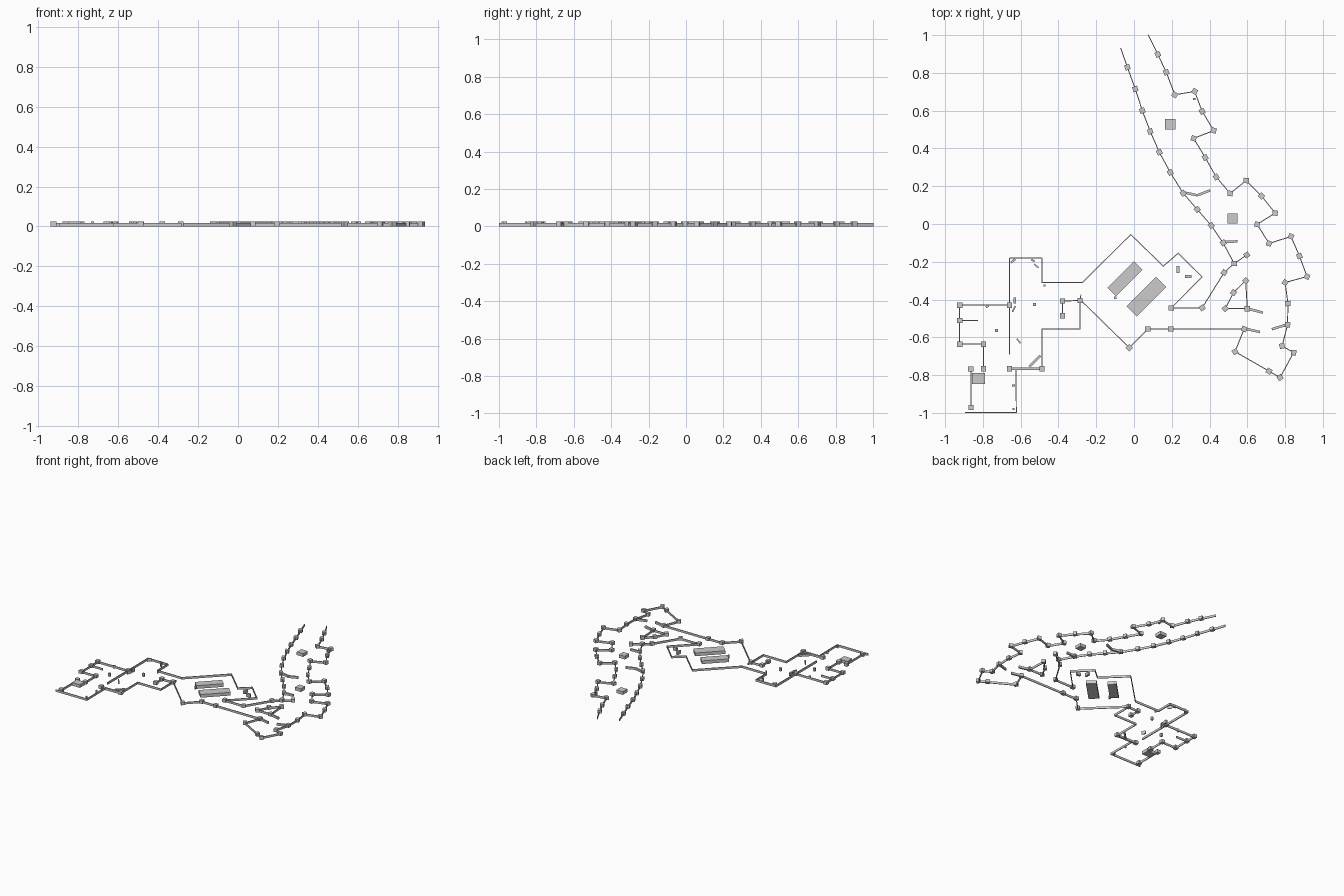
import bpy, bmesh
from math import radians, atan2, pi
from mathutils import Matrix, Vector

WALL_H, POST_H, WALL_T, POST = 0.017, 0.025, 0.005, 0.028


def add_box(bm, x, y, sx, sy, h, rot=0.0):
    m = (Matrix.Translation((x, y, h / 2)) @ Matrix.Rotation(rot, 4, 'Z')
         @ Matrix.Diagonal((sx, sy, h, 1)))
    bmesh.ops.create_cube(bm, size=1, matrix=m)


def finish(bm, name):
    me = bpy.data.meshes.new(name)
    bm.to_mesh(me)
    bm.free()
    ob = bpy.data.objects.new(name, me)
    bpy.context.collection.objects.link(ob)


def walls(name, pts, t=WALL_T, h=WALL_H):
    bm = bmesh.new()
    for a, b in zip(pts, pts[1:]):
        a, b = Vector(a), Vector(b)
        d, c = b - a, (a + b) / 2
        add_box(bm, c.x, c.y, d.length + (t if t == WALL_T else 0), t, h, atan2(d.y, d.x))
    finish(bm, name)


def posts(name, pts, path=None):
    """Square posts; each follows the direction of the wall path if given."""
    bm = bmesh.new()
    for p in pts:
        rot = 0.0
        if path:
            i = path.index(p)
            d = Vector(path[min(i + 1, len(path) - 1)]) - Vector(path[max(i - 1, 0)])
            rot = atan2(d.y, d.x)
        add_box(bm, p[0], p[1], POST, POST, POST_H, rot)
    finish(bm, name)


def block(name, x, y, sx, sy, deg=0, h=POST_H):
    bm = bmesh.new()
    add_box(bm, x, y, sx, sy, h, radians(deg))
    finish(bm, name)


# Curving passage, inner (west) wall
inner = [(-.07, .93), (-.035, .83), (.007, .715), (.044, .60), (.086, .49), (.134, .38),
         (.192, .273), (.26, .163), (.335, .077), (.409, -.008), (.472, -.10),
         (.53, -.209), (.477, -.257), (.361, -.444), (.197, -.445)]
walls("passage_inner_wall", inner)
posts("passage_inner_posts", inner[1:], inner)
spur = [(.53, -.209), (.597, -.164)]
walls("passage_spur_wall", spur)
posts("passage_spur_post", spur[1:], spur)

# Curving passage, outer (east) wall
outer = [(.076, 1.0), (.126, .898), (.171, .803), (.216, .684), (.321, .702), (.361, .596),
         (.422, .495), (.316, .453), (.377, .352), (.435, .249), (.509, .162), (.594, .23),
         (.675, .148), (.747, .058), (.652, -.002), (.715, -.103), (.831, -.066),
         (.876, -.17), (.916, -.278), (.80, -.31), (.815, -.421), (.813, -.533),
         (.784, -.646), (.845, -.681), (.773, -.813), (.715, -.779), (.535, -.676),
         (.583, -.556)]
walls("passage_outer_wall", outer)
posts("passage_outer_posts", outer[1:], outer)

# Triangular island
island = [(.591, -.30), (.527, -.363), (.483, -.448), (.60, -.448)]
walls("island_wall", island + island[:1])
posts("island_posts", island, island)

# Low thick barriers
for i, pts in enumerate([
        [(.26, .168), (.335, .152), (.403, .178)], [(.472, -.095), (.548, -.092)],
        [(.73, -.557), (.81, -.532)], [(.583, -.553), (.667, -.572)],
        [(.60, -.448), (.683, -.469)], [(-.553, -.755), (-.495, -.697)],
        [(-.659, -.766), (-.487, -.766)]]):
    walls(f"barrier_{i}", pts, 0.013)

# Large diagonal hall
south = [(.583, -.556), (.195, -.556), (.073, -.556), (-.025, -.655), (-.273, -.412)]
walls("hall_south_wall", south)
posts("hall_south_posts", south[1:3])
posts("hall_corner_post", south[3:4], [(-.1, -.58), (-.025, -.655), (.05, -.58 - .15)])
walls("hall_north_wall", [(-.487, -.31), (-.273, -.31), (-.017, -.056), (.155, -.223),
                          (.234, -.155), (.361, -.28), (.197, -.445)])
block("hall_platform_a", -.048, -.29, .198, .064, 45)
block("hall_platform_b", .065, -.384, .22, .077, 45)
block("hall_crate_a", .234, -.241, .016, .036)
block("hall_crate_b", .287, -.278, .034, .016)

# Middle rooms
walls("middle_alcove_wall", [(-.286, -.405), (-.379, -.408), (-.379, -.485)])
posts("middle_alcove_posts", [(-.286, -.405), (-.379, -.408), (-.379, -.485)])
walls("middle_alcove_end", [(-.281, -.375), (-.286, -.405)])
walls("middle_south_wall", [(-.286, -.405), (-.286, -.556), (-.487, -.556), (-.487, -.766)])
walls("middle_north_wall", [(-.659, -.69), (-.659, -.18), (-.487, -.18), (-.487, -.31)], 0.007)
posts("middle_posts", [(-.659, -.43), (-.659, -.766), (-.487, -.766)])

# West rooms
west = [(-.659, -.43), (-.923, -.43), (-.923, -.511), (-.923, -.636), (-.797, -.636),
        (-.797, -.766)]
walls("west_wall", west)
posts("west_posts", west[1:])
walls("west_divider", [(-.923, -.511), (-.828, -.511)])
walls("south_room_west_wall", [(-.863, -.768), (-.863, -.975)])
posts("south_room_posts", [(-.865, -.768), (-.863, -.972)])
walls("south_room_wall", [(-.892, -.997), (-.623, -.997), (-.625, -.766)])

# Free-standing blocks
block("south_room_block", -.823, -.818, .07, .06)
block("passage_block_north", .192, .527, .056, .056)
block("passage_block_middle", .522, .029, .052, .052)

# Small scattered crates
for i, (x, y, sx, sy, r) in enumerate([
        (-.728, -.564, .016, .016, 0), (-.527, -.427, .016, .016, 0),
        (-.777, -.437, .016, .01, 20), (-.636, -.45, .035, .008, 65),
        (-.61, -.62, .03, .008, -50), (-.517, -.222, .03, .008, -40),
        (-.535, -.193, .02, .01, -35), (-.64, -.195, .03, .012, 40),
        (-.638, -.855, .014, .01, 0), (-.638, -.98, .012, .012, 0),
        (-.474, -.325, .01, .01, 0), (-.099, -.39, .012, .012, 0),
        (.319, .662, .012, .012, 0), (-.632, -.405, .012, .03, 0)]):
    block(f"crate_{i}", x, y, sx, sy, r)
